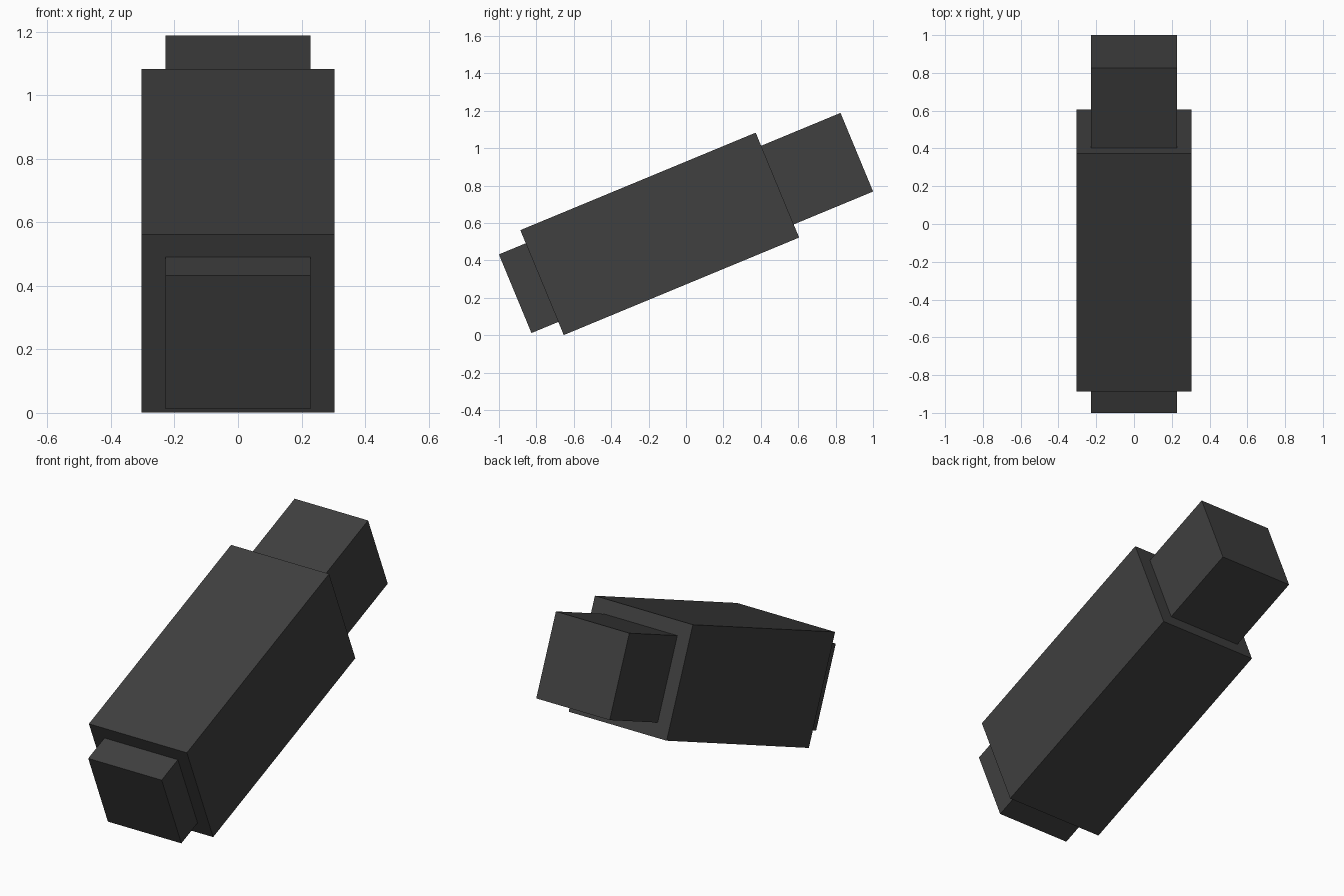
import bpy
import math
from mathutils import Vector

if "Cube" in bpy.data.objects:
    bpy.data.objects.remove(bpy.data.objects["Cube"])

TILT = math.radians(22.5)
AXIS = Vector((0, math.cos(TILT), math.sin(TILT)))
CENTRE = Vector((0, 0, 0.60))

dark = bpy.data.materials.new("dark_grey")
dark.diffuse_color = (0.05, 0.05, 0.05, 1)
dark.use_nodes = True
dark.node_tree.nodes["Principled BSDF"].inputs["Base Color"].default_value = dark.diffuse_color


def tilted_box(name, size, along):
    """Box centred on the tilted axis, shifted along it."""
    bpy.ops.mesh.primitive_cube_add(size=1, location=CENTRE + AXIS * along,
                                    rotation=(TILT, 0, 0))
    ob = bpy.context.object
    ob.name = name
    ob.scale = size
    bpy.ops.object.transform_apply(location=False, rotation=False, scale=True)
    ob.data.materials.append(dark)
    return ob


# Thick outer sleeve
tilted_box("outer_sleeve", (0.607, 1.362, 0.607), -0.152)
# Thinner bar running through the sleeve and out at both ends
tilted_box("inner_bar", (0.455, 1.977, 0.455), 0.0)
